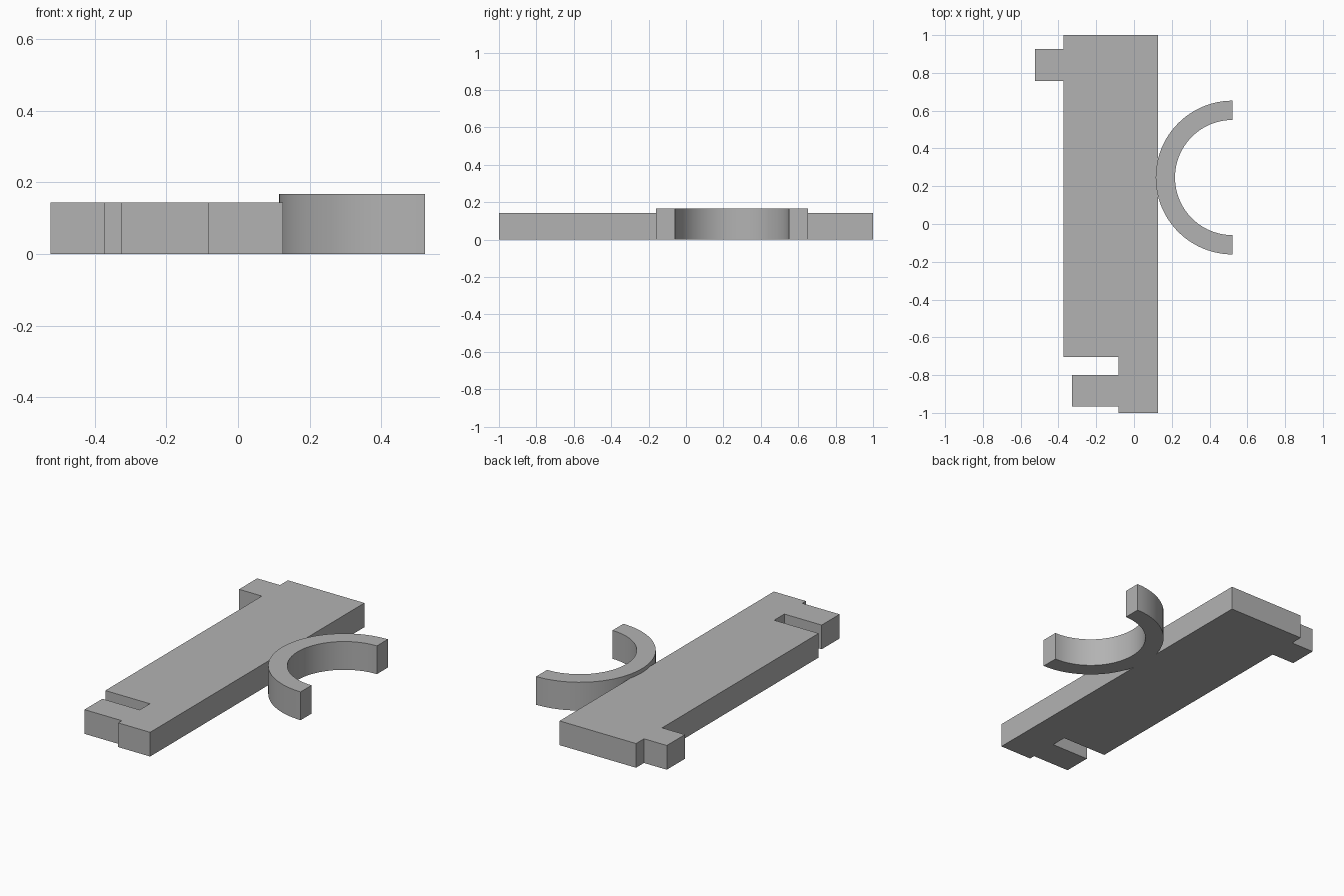
import bpy
import bmesh
from math import cos, sin, pi, radians

cube = bpy.data.objects.get("Cube")
if cube:
    bpy.data.objects.remove(cube, do_unlink=True)

# One plain grey for everything
grey = bpy.data.materials.new("plain grey")
grey.use_nodes = True
colour = (0.45, 0.45, 0.45, 1.0)
grey.diffuse_color = colour
grey.node_tree.nodes["Principled BSDF"].inputs["Base Color"].default_value = colour


def extrude_outline(name, outline, height):
    """Raise a flat counter-clockwise outline from the ground to a solid."""
    bm = bmesh.new()
    base = bm.faces.new([bm.verts.new((x, y, 0)) for x, y in outline])
    top = bmesh.ops.extrude_face_region(bm, geom=[base], use_keep_orig=True)
    raised = [v for v in top["geom"] if isinstance(v, bmesh.types.BMVert)]
    bmesh.ops.translate(bm, verts=raised, vec=(0, 0, height))
    bmesh.ops.recalc_face_normals(bm, faces=bm.faces)
    mesh = bpy.data.meshes.new(name)
    bm.to_mesh(mesh)
    bm.free()
    mesh.materials.append(grey)
    obj = bpy.data.objects.new(name, mesh)
    bpy.context.collection.objects.link(obj)
    return obj


# Long plate with a side tab at the back and a hooked tab at the front
extrude_outline("notched_plate", [
    (-0.083, -1), (0.126, -1), (0.126, 1), (-0.374, 1),
    (-0.374, 0.926), (-0.523, 0.926), (-0.523, 0.757), (-0.374, 0.757),
    (-0.374, -0.704), (-0.083, -0.704), (-0.083, -0.799),
    (-0.327, -0.799), (-0.327, -0.966), (-0.083, -0.966),
], 0.143)

# Half-ring clip, open towards +x
CX, CY, OUTER, INNER, STEPS = 0.522, 0.246, 0.407, 0.305, 48


def arc(radius):
    angles = [pi / 2 + pi * i / STEPS for i in range(STEPS + 1)]
    return [(CX + radius * cos(a), CY + radius * sin(a)) for a in angles]


clip = extrude_outline("half_ring_clip", arc(OUTER) + arc(INNER)[::-1], 0.167)
bpy.ops.object.select_all(action='DESELECT')
clip.select_set(True)
bpy.context.view_layer.objects.active = clip
bpy.ops.object.shade_smooth_by_angle(angle=radians(30))
